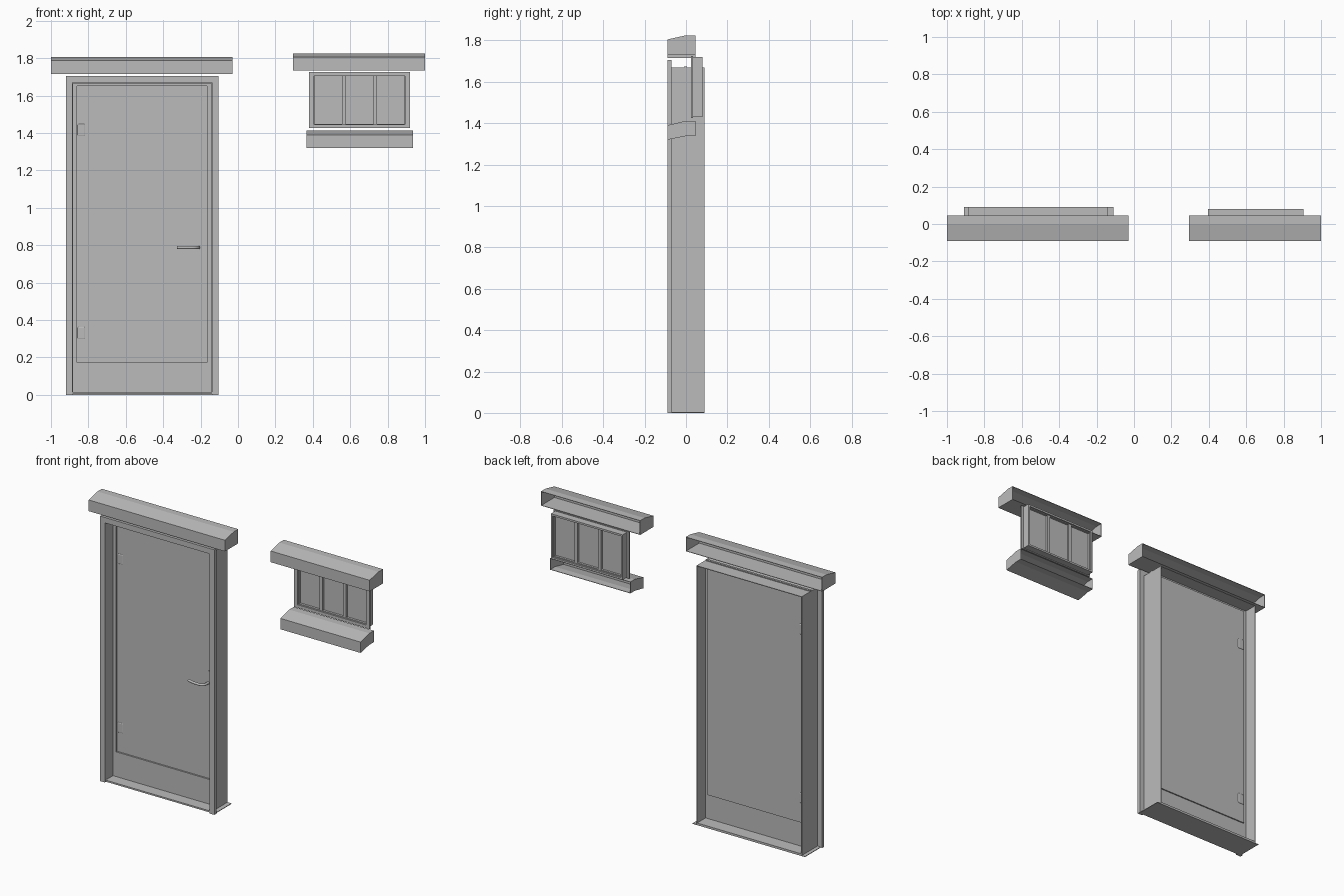
import bpy, bmesh
from math import radians
from mathutils import Vector

if "Cube" in bpy.data.objects:
    bpy.data.objects.remove(bpy.data.objects["Cube"])

grey = bpy.data.materials.new("plain_grey")
grey.use_nodes = True
COLOUR = (0.5, 0.5, 0.5, 1)
grey.diffuse_color = COLOUR
grey.node_tree.nodes["Principled BSDF"].inputs["Base Color"].default_value = COLOUR


def finish(name, bm):
    mesh = bpy.data.meshes.new(name)
    bmesh.ops.recalc_face_normals(bm, faces=bm.faces)
    bm.to_mesh(mesh)
    bm.free()
    obj = bpy.data.objects.new(name, mesh)
    bpy.context.collection.objects.link(obj)
    mesh.materials.append(grey)
    return obj


def add_box(bm, x, y, z):
    verts = bmesh.ops.create_cube(bm, size=1)["verts"]
    for v in verts:
        v.co = Vector([(a + b) / 2 + c * (b - a) for (a, b), c in zip((x, y, z), v.co)])


def boxes(name, *parts):
    bm = bmesh.new()
    for part in parts:
        add_box(bm, *part)
    return finish(name, bm)


def frame(name, x, y, z, w, bottom=None):
    """Rectangular surround; bottom is the height of its lower rail."""
    bottom = w if bottom is None else bottom
    parts = [((x[0], x[0] + w), y, z), ((x[1] - w, x[1]), y, z),
             ((x[0] + w, x[1] - w), y, (z[1] - w, z[1]))]
    if bottom:
        parts.append(((x[0] + w, x[1] - w), y, (z[0], z[0] + bottom)))
    return boxes(name, *parts)


def hood(name, x, profile, dz=0):
    """Hollow shell swept along x, left open along the profile's last edge."""
    bm = bmesh.new()
    ends = [[bm.verts.new((px, y, z + dz)) for y, z in profile] for px in x]
    bm.faces.new(ends[0])
    bm.faces.new(ends[1][::-1])
    for i in range(len(profile) - 1):
        bm.faces.new((ends[0][i], ends[0][i + 1], ends[1][i + 1], ends[1][i]))
    obj = finish(name, bm)
    # the open shell needs its normals outward for an inward thickness
    if obj.data.polygons[0].normal.x > 0:
        obj.data.flip_normals()
    mod = obj.modifiers.new("thickness", 'SOLIDIFY')
    mod.thickness = 0.004
    mod.offset = -1
    return obj


# Overhanging covers and sill
cover = [(0.045, 1.733), (-0.09, 1.733), (-0.09, 1.805), (0, 1.825), (0.045, 1.825)]
sill = [(0.045, 1.338), (0, 1.338), (-0.09, 1.32), (-0.09, 1.39), (0, 1.412), (0.045, 1.412)]
hood("door_cover", (-1, -0.03), cover, -0.018)
hood("window_cover", (0.295, 1), cover)
hood("window_sill", (0.365, 0.935), sill)

# Door surround
frame("door_casing", (-0.92, -0.105), (-0.09, -0.07), (0, 1.705), 0.035, 0)
frame("door_jamb", (-0.887, -0.138), (-0.07, 0.09), (0, 1.669), 0.004, 0)
frame("door_stop", (-0.885, -0.14), (-0.01, 0.004), (0.005, 1.675), 0.025, 0.168)
boxes("threshold", ((-0.885, -0.14), (-0.085, 0.09), (0.004, 0.014)),
      ((-0.91, -0.11), (-0.07, 0.09), (0, 0.004)))

# Door leaf with hinges
boxes("door_leaf", ((-0.862, -0.163), (0, 0.012), (0.17, 1.652)))
for label, z in (("lower", 0.33), ("upper", 1.415)):
    hinge = boxes(label + "_hinge", ((-0.86, -0.815), (-0.002, 0.016), (z - 0.035, z + 0.035)))
    bev = hinge.modifiers.new("rounded", 'BEVEL')
    bev.width = 0.008
    bev.segments = 3
    bev.limit_method = 'ANGLE'

# Lever handle and lock plate
curve = bpy.data.curves.new("door_handle", 'CURVE')
curve.dimensions = '3D'
curve.bevel_depth = 0.008
curve.bevel_resolution = 3
curve.use_fill_caps = True
spline = curve.splines.new('BEZIER')
path = [(-0.21, 0), (-0.22, -0.04), (-0.27, -0.048), (-0.325, -0.038)]
spline.bezier_points.add(len(path) - 1)
for p, (x, y) in zip(spline.bezier_points, path):
    p.co = (x, y, 0.787)
    p.handle_left_type = p.handle_right_type = 'AUTO'
curve.materials.append(grey)
handle = bpy.data.objects.new("door_handle", curve)
bpy.context.collection.objects.link(handle)

bpy.ops.mesh.primitive_cylinder_add(vertices=24, radius=0.018, depth=0.006,
                                    location=(-0.2, -0.001, 0.85), rotation=(radians(90), 0, 0))
plate = bpy.context.object
plate.name = "lock_plate"
plate.data.materials.append(grey)
bpy.ops.object.shade_smooth_by_angle()

# Window frame with three recessed panes
frame("window_flange", (0.38, 0.92), (0.025, 0.035), (1.425, 1.725), 0.02)
frame("window_frame", (0.395, 0.905), (0.025, 0.08), (1.43, 1.72), 0.012)
edges = [0.4, 0.566, 0.734, 0.9]
for i, (a, b) in enumerate(zip(edges, edges[1:])):
    frame(f"sash_{i + 1}", (a, b), (0.035, 0.07), (1.438, 1.714), 0.01)
    boxes(f"pane_{i + 1}", ((a + 0.008, b - 0.008), (0.05, 0.056), (1.446, 1.706)))
